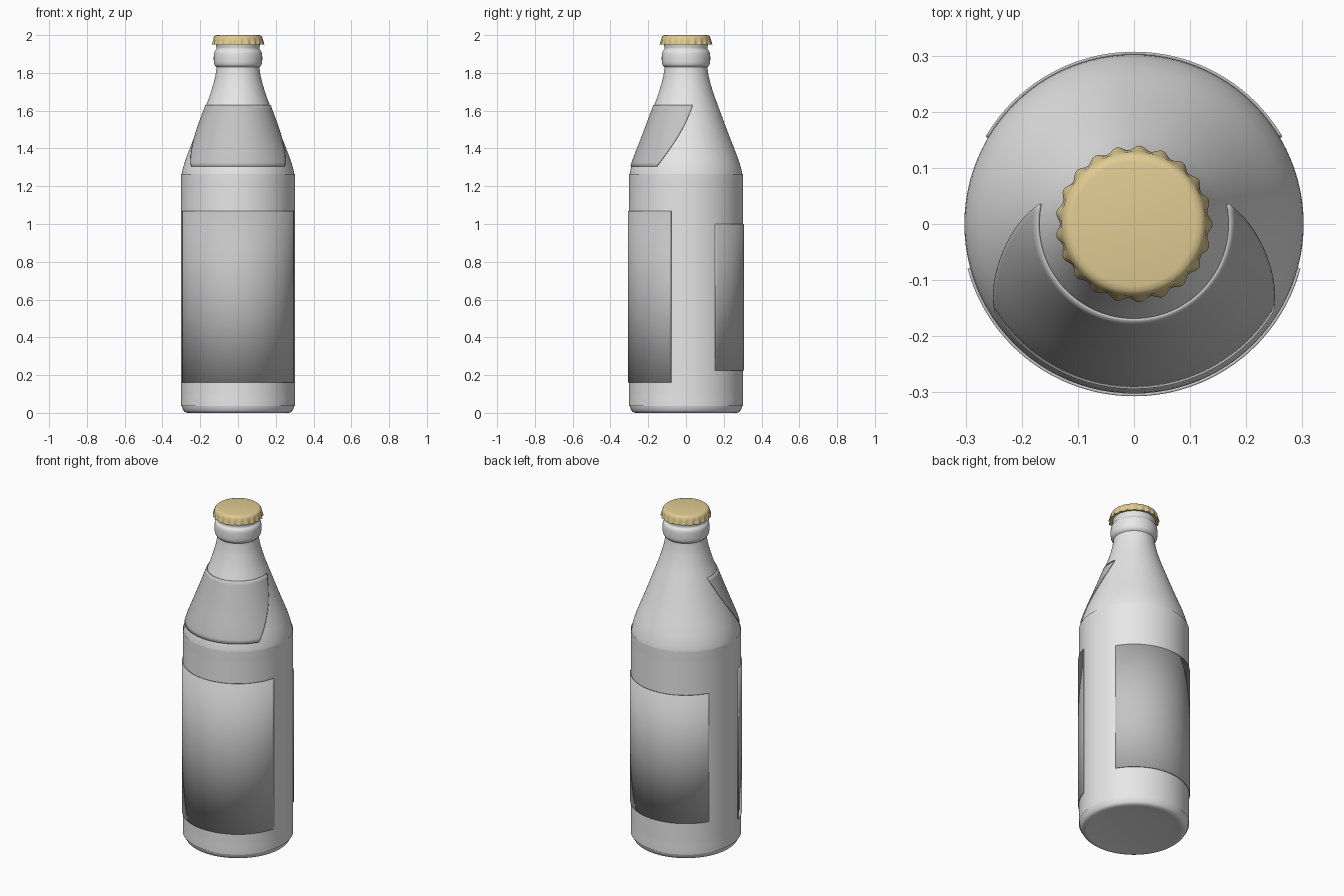
import bpy, bmesh
from math import sin, cos, pi, radians

cube = bpy.data.objects.get("Cube")
if cube:
    bpy.data.objects.remove(cube)


def material(name, rgb):
    m = bpy.data.materials.new(name)
    m.use_nodes = True
    m.diffuse_color = (*rgb, 1)
    m.node_tree.nodes["Principled BSDF"].inputs["Base Color"].default_value = (*rgb, 1)
    return m


GLASS = material("pale grey glass", (0.8, 0.8, 0.8))
PAPER = material("grey paper", (0.55, 0.55, 0.55))
GOLD = material("gold metal", (0.75, 0.6, 0.29))


def finish(name, bm, mat, angle):
    mesh = bpy.data.meshes.new(name)
    bm.to_mesh(mesh)
    bm.free()
    obj = bpy.data.objects.new(name, mesh)
    bpy.context.collection.objects.link(obj)
    mesh.materials.append(mat)
    bpy.ops.object.select_all(action="DESELECT")
    obj.select_set(True)
    bpy.context.view_layer.objects.active = obj
    bpy.ops.object.shade_smooth_by_angle(angle=radians(angle))
    return obj


def lathe(name, profile, mat, segments, angle=35, crimp=lambda i, a: 0):
    """Spin (radius, z) pairs, listed bottom to top, and close both ends."""
    bm = bmesh.new()
    rings = []
    for i, (r, z) in enumerate(profile):
        ring = []
        for j in range(segments):
            a = 2 * pi * j / segments
            rr = r + crimp(i, a)
            ring.append(bm.verts.new((rr * cos(a), rr * sin(a), z)))
        rings.append(ring)
    for low, high in zip(rings, rings[1:]):
        for j in range(segments):
            k = (j + 1) % segments
            bm.faces.new((low[j], low[k], high[k], high[j]))
    bm.faces.new(rings[0][::-1])
    bm.faces.new(rings[-1])
    return finish(name, bm, mat, angle)


def smooth(points, steps=4):
    """Catmull-Rom curve through the profile points."""
    pts = [points[0]] + points + [points[-1]]
    out = []
    for p, q, r, s in zip(pts, pts[1:], pts[2:], pts[3:]):
        for n in range(steps):
            t = n / steps
            out.append(tuple(
                b + t / 2 * (c - a + t * (2 * a - 5 * b + 4 * c - d + t * (3 * (b - c) + d - a)))
                for a, b, c, d in zip(p, q, r, s)))
    return out + [points[-1]]


# Bottle: heel, straight body, shoulder, neck
side = smooth([(0.268, 0), (0.285, 0.008), (0.297, 0.035), (0.302, 0.08), (0.302, 0.12),
               (0.302, 1.18), (0.302, 1.22), (0.298, 1.265), (0.286, 1.315), (0.267, 1.37),
               (0.224, 1.48), (0.168, 1.63), (0.143, 1.70), (0.123, 1.77), (0.113, 1.825)])
# Neck ring and lip
lip = smooth([(0.113, 1.83), (0.124, 1.842), (0.128, 1.86), (0.128, 1.895), (0.124, 1.913),
              (0.115, 1.924), (0.114, 1.935), (0.117, 1.95), (0.112, 1.97)], 3)
base = [(0.05, 0.012), (0.2, 0.009), (0.255, 0.002)]
lathe("bottle", base + side + lip, GLASS, 96)


def bottle_radius(z):
    for (r0, z0), (r1, z1) in zip(side, side[1:]):
        if z0 <= z <= z1:
            return r0 + (r1 - r0) * (z - z0) / max(z1 - z0, 1e-6)
    return side[-1][0]


def label(name, z0, z1, half0, half1, centre, rows, columns=64):
    """Thin paper sheet wrapped on the bottle; half angles at bottom and top."""
    bm = bmesh.new()
    grid = []
    for i in range(rows + 1):
        t = i / rows
        z = z0 + (z1 - z0) * t
        r = bottle_radius(z) + 0.005
        half = half0 + (half1 - half0) * t
        row = []
        for j in range(columns + 1):
            a = radians(centre + half * (2 * j / columns - 1))
            row.append(bm.verts.new((r * cos(a), r * sin(a), z)))
        grid.append(row)
    for low, high in zip(grid, grid[1:]):
        for j in range(columns):
            bm.faces.new((low[j], low[j + 1], high[j + 1], high[j]))
    obj = finish(name, bm, PAPER, 35)
    solid = obj.modifiers.new("paper thickness", "SOLIDIFY")
    solid.thickness = 0.005
    solid.offset = -1


label("front_label", 0.16, 1.07, 75, 75, -90, 2)
label("back_label", 0.225, 1.0, 59.5, 59.5, 90, 2)
label("neck_label", 1.305, 1.63, 58, 102, -90, 16)

# Crown cap with a crimped skirt
depth = {1: 0.003, 2: 0.004, 3: 0.003, 4: 0.0015}
cap = [(0.112, 1.956), (0.132, 1.950), (0.136, 1.950), (0.134, 1.962), (0.131, 1.975),
       (0.129, 1.985), (0.125, 1.993), (0.119, 1.998), (0.110, 2.0)]
lathe("crown_cap", cap, GOLD, 168, 45, lambda i, a: depth.get(i, 0) * cos(21 * a))
